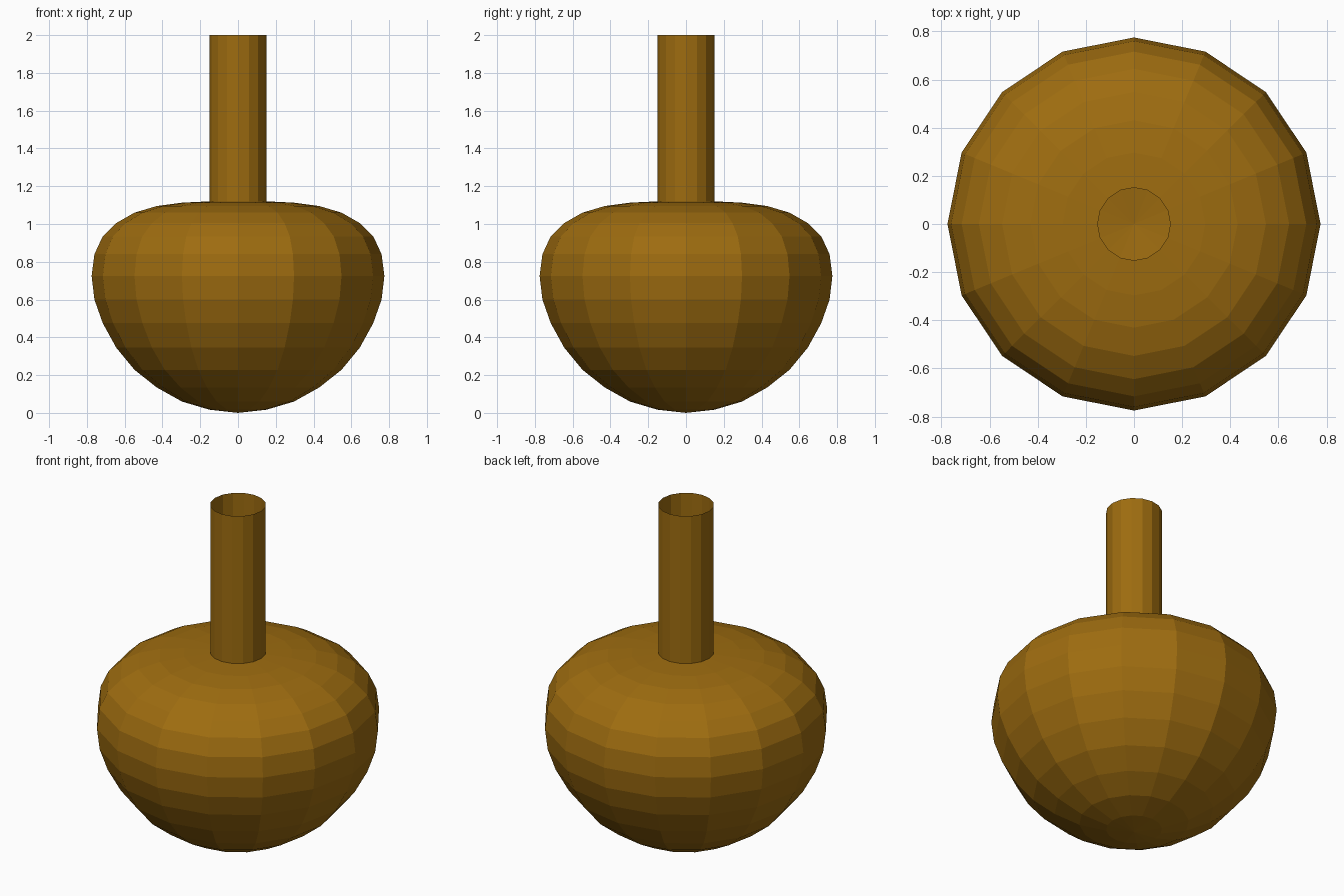
import bpy, bmesh, math

if "Cube" in bpy.data.objects:
    bpy.data.objects.remove(bpy.data.objects["Cube"])

SIDES = 16
R = 0.775
# ring heights of the squashed bulb, bottom to shoulder
HEIGHTS = [0.017, 0.06, 0.135, 0.228, 0.345, 0.475, 0.60, 0.725,
           0.84, 0.935, 1.005, 1.06, 1.095, 1.113, 1.12]

# profile: bulb rings, then the open neck pulled up from the last ring
profile = [(R * math.sin(math.pi * (i + 1) / 16), z) for i, z in enumerate(HEIGHTS)]
profile.append((profile[-1][0], 2.0))

bm = bmesh.new()
rings = []
for r, z in profile:
    rings.append([bm.verts.new((r * math.cos(2 * math.pi * k / SIDES),
                                r * math.sin(2 * math.pi * k / SIDES), z))
                  for k in range(SIDES)])

# rounded bottom fan
pole = bm.verts.new((0, 0, 0))
for k in range(SIDES):
    bm.faces.new((pole, rings[0][(k + 1) % SIDES], rings[0][k]))

# walls
for low, high in zip(rings, rings[1:]):
    for k in range(SIDES):
        n = (k + 1) % SIDES
        bm.faces.new((low[k], low[n], high[n], high[k]))

mesh = bpy.data.meshes.new("flask")
bm.to_mesh(mesh)
bm.free()
flask = bpy.data.objects.new("flask", mesh)
bpy.context.collection.objects.link(flask)

# brown clay
mat = bpy.data.materials.new("brown")
mat.diffuse_color = (0.34, 0.15, 0.005, 1)
mat.use_nodes = True
mat.node_tree.nodes["Principled BSDF"].inputs["Base Color"].default_value = mat.diffuse_color
mesh.materials.append(mat)
